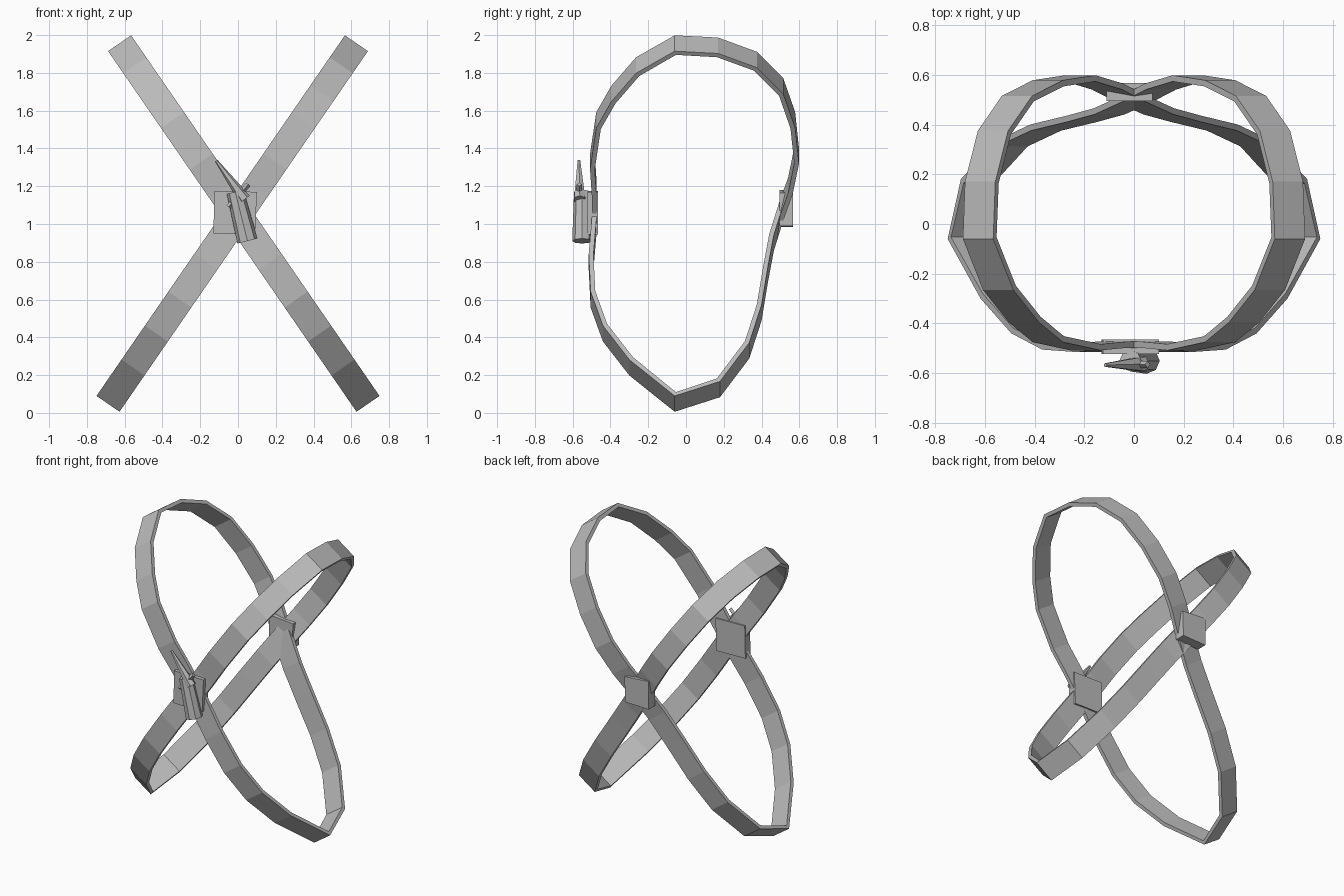
import bpy, bmesh
from mathutils import Vector

if "Cube" in bpy.data.objects:
    bpy.data.objects.remove(bpy.data.objects["Cube"])

grey = bpy.data.materials.new("grey leather")
grey.diffuse_color = (0.5, 0.5, 0.5, 1)
grey.use_nodes = True
grey.node_tree.nodes["Principled BSDF"].inputs["Base Color"].default_value = grey.diffuse_color


def finish(name, bm):
    bmesh.ops.recalc_face_normals(bm, faces=bm.faces[:])
    me = bpy.data.meshes.new(name)
    bm.to_mesh(me)
    bm.free()
    me.materials.append(grey)
    ob = bpy.data.objects.new(name, me)
    bpy.context.collection.objects.link(ob)
    return ob


def loft(name, rings, closed=False):
    """Skin equal-length rings of points; cap the ends unless closed."""
    bm = bmesh.new()
    vs = [[bm.verts.new(p) for p in r] for r in rings]
    n, m = len(vs), len(vs[0])
    for i in range(n if closed else n - 1):
        a, b = vs[i], vs[(i + 1) % n]
        for j in range(m):
            k = (j + 1) % m
            bm.faces.new((a[j], a[k], b[k], b[j]))
    if not closed:
        bm.faces.new(vs[0])
        bm.faces.new(vs[-1])
    return finish(name, bm)


# Strap centre line seen from the side (y, z), outer surface
LOOP = [(-.06, 1.957), (.17, 1.945), (.375, 1.87), (.515, 1.73), (.578, 1.55),
        (.598, 1.36), (.565, 1.2), (.515, 1.06), (.465, .9), (.435, .74),
        (.40, .53), (.335, .33), (.18, .125), (-.06, .048), (-.30, .24),
        (-.44, .42), (-.505, .6), (-.515, .8), (-.498, 1.0), (-.498, 1.18),
        (-.508, 1.33), (-.475, 1.55), (-.395, 1.69), (-.265, 1.84)]
DIR = Vector((-.567, 0, .823))      # along the strap
WID = Vector((.823, 0, .567)) * .074  # half the strap width
THICK = .025


def strap(name, side):
    pts = [Vector(((1.047 - z) * .689, y, z)) for y, z in LOOP]
    rings = []
    for i, p in enumerate(pts):
        t = (pts[(i + 1) % len(pts)] - pts[i - 1]).normalized()
        inward = t.cross(WID).normalized()
        if inward.dot(Vector((0, 0, 1.05)) - p) < 0:
            inward = -inward
        q = p + inward * THICK
        ring = [p - WID, p + WID, q + WID, q - WID]
        rings.append([(v.x * side, v.y, v.z) for v in ring])
    loft(name, rings, closed=True)


strap("strap_left_shoulder", 1)
strap("strap_right_shoulder", -1)


def plate(name, corners, y0, y1):
    loft(name, [[(x, y0, z) for x, z in corners], [(x, y1, z) for x, z in corners]])


# Plates over the two strap crossings
plate("front_plate", [(-.13, .95), (.09, .945), (.10, 1.17), (-.125, 1.175)], -.522, -.465)
plate("back_plate", [(-.11, .985), (.07, .99), (.075, 1.165), (-.11, 1.18)], .495, .567)


def tube(name, a, b, ra, rb, sides=6, flat=1.0):
    """Tapered prism from a to b, flattened front to back."""
    a, b = Vector(a), Vector(b)
    rot = (b - a).to_track_quat('Z', 'Y')
    bm = bmesh.new()
    bmesh.ops.create_cone(bm, cap_ends=True, segments=sides, radius1=ra,
                          radius2=rb, depth=(b - a).length)
    mid = (a + b) / 2
    for v in bm.verts:
        v.co = rot @ v.co + mid
        v.co.y = mid.y + (v.co.y - mid.y) * flat
    return finish(name, bm)


# Holster with the pointed stake it carries
tube("holster", (.05, -.55, .91), (-.015, -.55, 1.17), .055, .045, 8, .95)
tube("stake", (.035, -.563, 1.13), (-.115, -.567, 1.335), .034, .008, 6)
tube("stake_peg", (-.05, -.565, 1.09), (.055, -.565, 1.21), .014, .014, 4)
